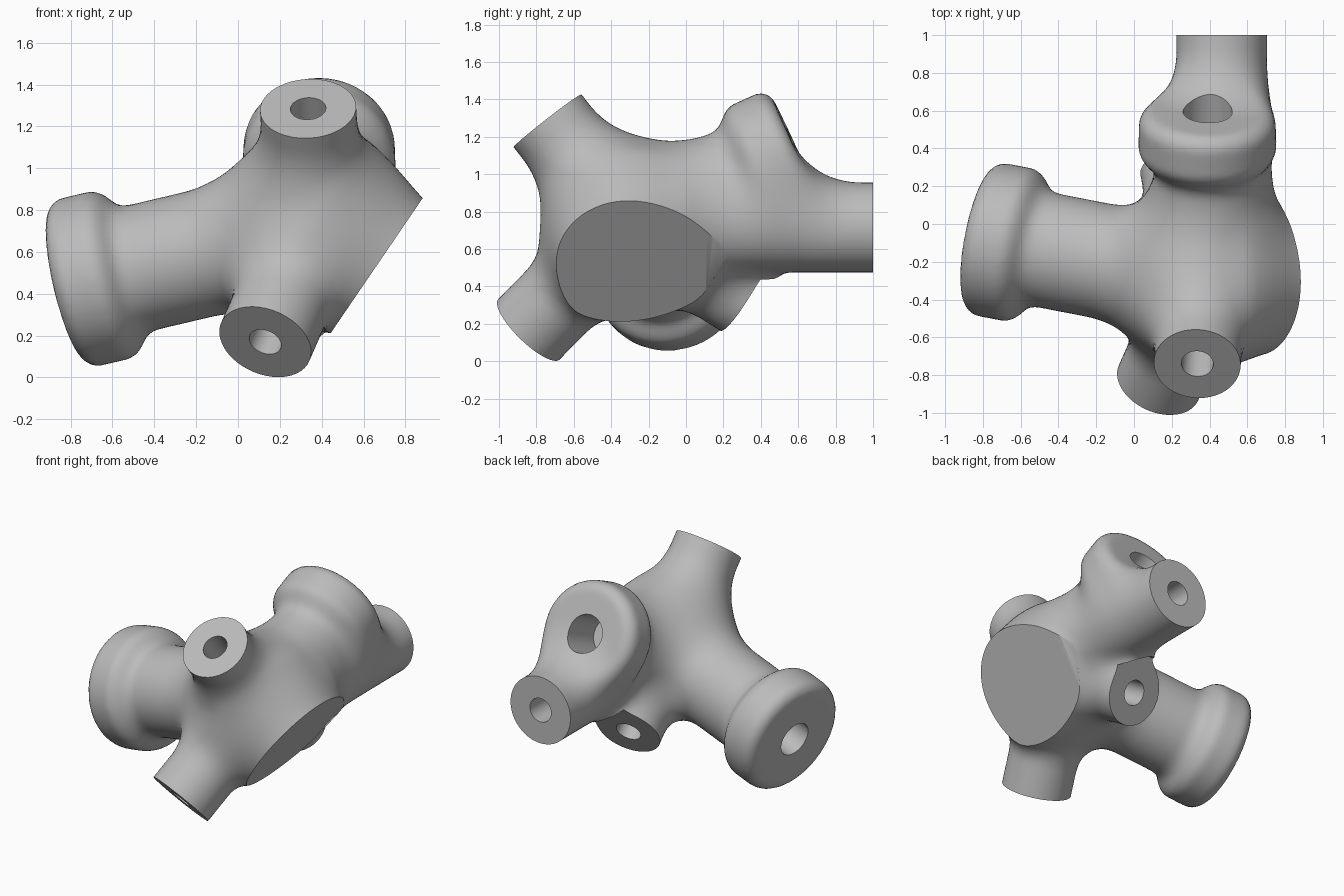
import bpy, bmesh
from mathutils import Vector, Matrix

cube = bpy.data.objects.get("Cube")
if cube:
    bpy.data.objects.remove(cube, do_unlink=True)

HUB = Vector((0.37, -0.30, 0.72))
HUB_RADIUS = 0.42
EXTRA = 0.07   # surplus length that the flat end cuts remove
STEP = 0.03    # spacing of the skin
BLOCK = 4      # grid points per block side


def ray(end):
    """Axis and length from the hub to an end face."""
    d = end - HUB
    return d.normalized(), d.length


# End face centres and axes
left_end = Vector((-0.82, -0.07, 0.44))
rear_end = Vector((0.39, 0.59, 1.13))
pipe_end = Vector((0.465, 1.0, 0.715))
top_end = Vector((0.335, -0.74, 1.285))
front_end = Vector((0.13, -0.84, 0.17))
low_end = Vector((0.25, 0.30, 0.35))
cut_centre = Vector((0.67, -0.31, 0.545))
cut_axis = Vector((0.826, 0, -0.563)).normalized()
pipe_axis = Vector((0, 1, 0))
left_axis, left_len = ray(left_end)
rear_axis, rear_len = ray(rear_end)
top_axis, top_len = ray(top_end)
front_axis, front_len = ray(front_end)
low_axis, low_len = ray(low_end)

# Arms: start, axis, from, to, radius, edge rounding, fillet size
parts = [
    (HUB, left_axis, 0, left_len - 0.1, 0.305, 0.02, 0.25),
    (HUB, left_axis, left_len - 0.28, left_len, 0.41, 0.08, 0.12),
    (HUB, rear_axis, 0, rear_len - 0.1, 0.27, 0.02, 0.25),
    (HUB, rear_axis, rear_len - 0.28, rear_len, 0.36, 0.08, 0.12),
    (pipe_end - pipe_axis, pipe_axis, 0, 1 + EXTRA, 0.24, 0.02, 0.25),
    (HUB, top_axis, 0, top_len + EXTRA, 0.23, 0.02, 0.25),
    (HUB, front_axis, 0, front_len + EXTRA, 0.23, 0.02, 0.2),
    (HUB, low_axis, 0, low_len + EXTRA, 0.22, 0.02, 0.15),
    (cut_centre - cut_axis * 0.35, cut_axis, 0, 0.35 + EXTRA, 0.36, 0.02, 0.2),
]


def cylinder_distance(p, start, axis, a, b, r, edge):
    v = p - start
    t = v.dot(axis)
    u = (v - axis * t).length - (r - edge)
    w = abs(t - (a + b) / 2) - ((b - a) / 2 - edge)
    return min(max(u, w), 0) + (max(u, 0) ** 2 + max(w, 0) ** 2) ** 0.5 - edge


def body_distance(p):
    """Signed distance to the hub and arms, joined with soft fillets."""
    d = (p - HUB).length - HUB_RADIUS
    for *shape, fillet in parts:
        e = cylinder_distance(p, *shape)
        h = max(fillet - abs(d - e), 0)
        d = min(d, e) - h * h / (4 * fillet)
    return d


def make_object(name, bm):
    mesh = bpy.data.meshes.new(name)
    bm.to_mesh(mesh)
    bm.free()
    ob = bpy.data.objects.new(name, mesh)
    bpy.context.scene.collection.objects.link(ob)
    return ob


def triples(values_x, values_y, values_z):
    return [(x, y, z) for x in values_x for y in values_y for z in values_z]


# Sample the distance on grid points near the surface only
field = {}
half = BLOCK * STEP / 2
reach = half * 3 ** 0.5 + 2 * STEP
for block in triples(range(-10, 10), range(-10, 10), range(-2, 14)):
    corner = Vector(block) * BLOCK
    if abs(body_distance(corner * STEP + Vector((half, half, half)))) > reach:
        continue
    for offset in triples(range(BLOCK), range(BLOCK), range(BLOCK)):
        cell = tuple(c * BLOCK + o for c, o in zip(block, offset))
        field[cell] = body_distance(Vector(cell) * STEP)

# Skin: one quad across every grid edge that crosses the surface
bm = bmesh.new()
cell_verts = {}


def cell_vert(cell):
    if cell not in cell_verts:
        centre = Vector([c + 0.5 for c in cell]) * STEP
        cell_verts[cell] = bm.verts.new(centre)
    return cell_verts[cell]


def shifted(cell, axis, amount):
    return cell[:axis] + (cell[axis] + amount,) + cell[axis + 1:]


for cell, d in field.items():
    for axis in range(3):
        other = field.get(shifted(cell, axis, 1))
        if other is None or (d < 0) == (other < 0):
            continue
        u, v = (axis + 1) % 3, (axis + 2) % 3
        back = shifted(cell, u, -1)
        ring = [cell, back, shifted(back, v, -1), shifted(cell, v, -1)]
        if d > 0:
            ring.reverse()
        bm.faces.new([cell_vert(c) for c in ring])

# Relax the skin onto the blended surface
for step in range(6):
    bmesh.ops.smooth_vert(bm, verts=bm.verts[:], factor=0.5, use_axis_x=True,
                          use_axis_y=True, use_axis_z=True)
    bm.normal_update()
    for vert in bm.verts:
        vert.co -= vert.normal * body_distance(vert.co) * 0.9
bmesh.ops.recalc_face_normals(bm, faces=bm.faces[:])
body = make_object("pipe_junction_body", bm)


def cut(start, axis, a, b, r):
    """Remove a cylinder running from a to b along the axis."""
    bm = bmesh.new()
    turn = axis.to_track_quat('Z', 'Y').to_matrix().to_4x4()
    place = Matrix.Translation(start + axis * (a + b) / 2) @ turn
    bmesh.ops.create_cone(bm, cap_ends=True, segments=64, radius1=r,
                          radius2=r, depth=b - a, matrix=place)
    cutter = make_object("cutter", bm)
    cutter.hide_render = True
    mod = body.modifiers.new("cut", 'BOOLEAN')
    mod.operation = 'DIFFERENCE'
    mod.solver = 'EXACT'
    mod.object = cutter
    bpy.context.view_layer.objects.active = body
    bpy.ops.object.modifier_apply(modifier=mod.name)
    bpy.data.objects.remove(cutter, do_unlink=True)


# Flat ends
cut(cut_centre, cut_axis, 0, 0.4, 0.62)
for end, axis, r in ((pipe_end, pipe_axis, 0.35), (top_end, top_axis, 0.35),
                     (front_end, front_axis, 0.35), (low_end, low_axis, 0.26)):
    cut(end, axis, 0, 0.2, r)

# Blind bores
for end, axis, r in ((left_end, left_axis, 0.12), (rear_end, rear_axis, 0.13),
                     (pipe_end, pipe_axis, 0.085), (top_end, top_axis, 0.085),
                     (front_end, front_axis, 0.08), (low_end, low_axis, 0.085)):
    cut(end, axis, -0.3, 0.1, r)

# Material and shading
grey = bpy.data.materials.new("plain grey")
grey.use_nodes = True
colour = (0.5, 0.5, 0.5, 1)
grey.diffuse_color = colour
grey.node_tree.nodes["Principled BSDF"].inputs["Base Color"].default_value = colour
body.data.materials.clear()
body.data.materials.append(grey)
bpy.ops.object.select_all(action='DESELECT')
body.select_set(True)
bpy.context.view_layer.objects.active = body
bpy.ops.object.shade_smooth_by_angle(angle=0.6)
